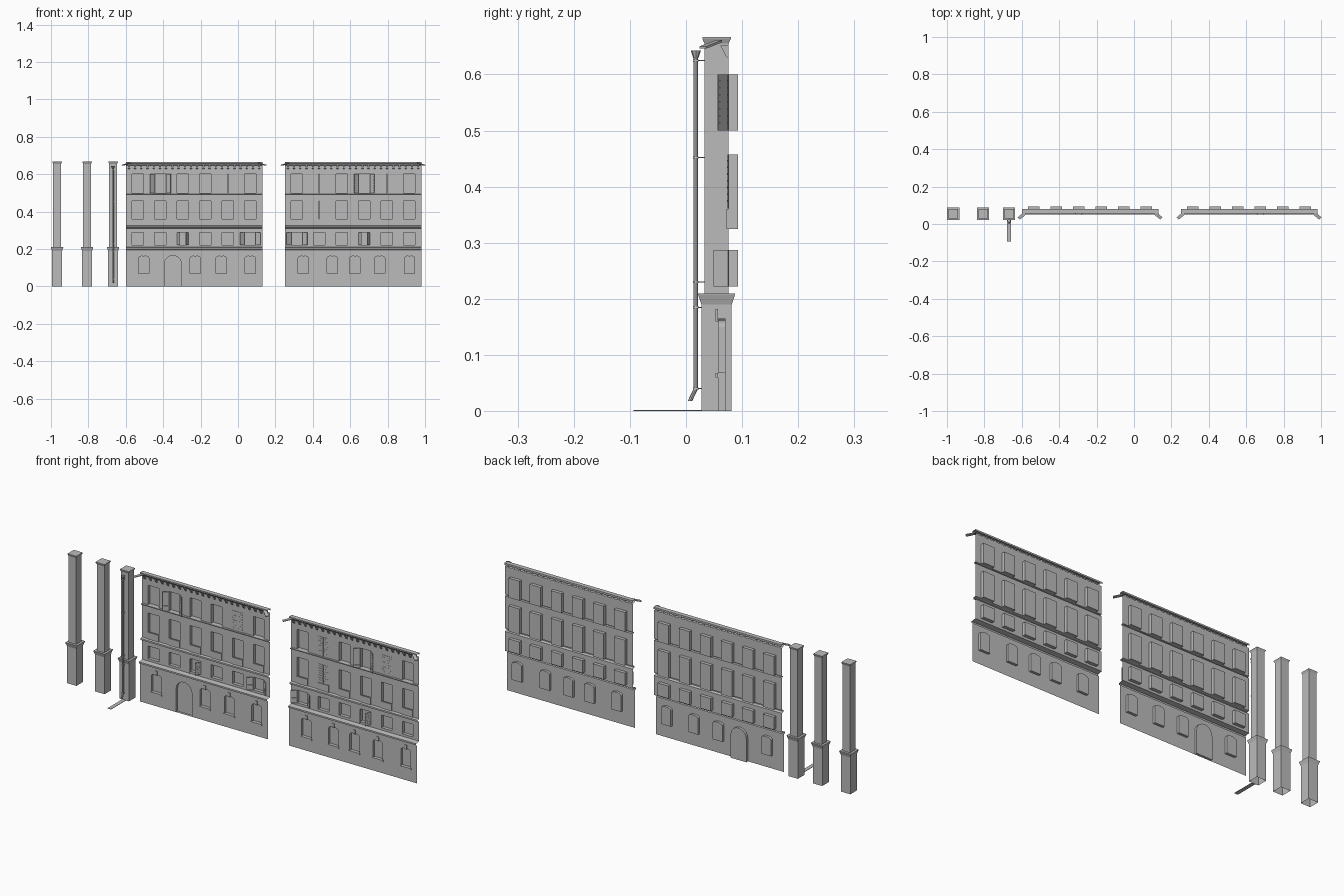
import bpy, bmesh, math
from mathutils import Vector

cube = bpy.data.objects.get("Cube")
if cube:
    bpy.data.objects.remove(cube)

grey = bpy.data.materials.new("plain grey")
grey.use_nodes = True
COLOUR = (0.5, 0.5, 0.5, 1)
grey.diffuse_color = COLOUR
grey.node_tree.nodes["Principled BSDF"].inputs["Base Color"].default_value = COLOUR

LOW, WALL, BACK = 0.057, 0.076, 0.093   # ground wall, upper wall, recess depth
LENGTH, PITCH, WIDTH = 0.73, 0.12, 0.062


def finish(name, bm):
    mesh = bpy.data.meshes.new(name)
    bm.to_mesh(mesh)
    bm.free()
    mesh.materials.append(grey)
    obj = bpy.data.objects.new(name, mesh)
    bpy.context.collection.objects.link(obj)
    return obj


def face(bm, points):
    return bm.faces.new([bm.verts.new(p) for p in points])


def prism(bm, base, offset):
    """Solid made by sweeping a flat outline along an offset."""
    low = [bm.verts.new(p) for p in base]
    high = [bm.verts.new(Vector(p) + Vector(offset)) for p in base]
    made = [bm.faces.new(low), bm.faces.new(high)]
    for i in range(len(low)):
        j = (i + 1) % len(low)
        made.append(bm.faces.new((low[i], low[j], high[j], high[i])))
    bmesh.ops.recalc_face_normals(bm, faces=made)


def box(bm, x0, x1, y0, y1, z0, z1):
    prism(bm, [(x0, y0, z0), (x1, y0, z0), (x1, y1, z0), (x0, y1, z0)], (0, 0, z1 - z0))


def opening_outline(cx, w, z0, z1, rise):
    """Outline from bottom left, over the arch, to bottom right."""
    pts = [(cx - w / 2, z0)]
    steps = 10 if rise else 1
    for i in range(steps + 1):
        t = math.pi * i / steps
        pts.append((cx - w / 2 * math.cos(t), z1 - rise + rise * math.sin(t)))
    return pts + [(cx + w / 2, z0)]


def wall_row(bm, x0, x1, y, back, z0, z1, openings):
    """One storey of wall sheet with recessed openings."""
    x = x0
    for cx, w, b, t, rise in openings:
        l, r = cx - w / 2, cx + w / 2
        face(bm, [(x, y, z0), (l, y, z0), (l, y, z1), (x, y, z1)])
        outline = opening_outline(cx, w, b, t, rise)
        if b > z0:
            face(bm, [(l, y, z0), (r, y, z0), (r, y, b), (l, y, b)])
        face(bm, [(px, y, pz) for px, pz in outline[1:-1]] + [(r, y, z1), (l, y, z1)])
        ring = outline + outline[:1]
        for (ax, az), (bx, bz) in zip(ring, ring[1:]):
            face(bm, [(ax, y, az), (ax, back, az), (bx, back, bz), (bx, y, bz)])
        face(bm, [(px, back, pz) for px, pz in reversed(outline)])
        x = r
    face(bm, [(x, y, z0), (x1, y, z0), (x1, y, z1), (x, y, z1)])


def band(bm, x0, x1, profile):
    """Hollow moulding swept along the facade."""
    for (ya, za), (yb, zb) in zip(profile, profile[1:]):
        face(bm, [(x0, ya, za), (x1, ya, za), (x1, yb, zb), (x0, yb, zb)])


def shutters(bm, cx, z0, z1, degrees):
    """Pair of louvred leaves, hinged at the window sides."""
    a = math.radians(degrees)
    leaf = WIDTH / 2 - 0.001
    for s in (-1, 1):
        hinge = Vector((cx + s * WIDTH / 2, WALL - 0.001, z0))
        along = Vector((-s * math.cos(a), -math.sin(a), 0))
        out = Vector((-s * math.sin(a), math.cos(a), 0)) * 0.002
        end = hinge + along * leaf
        prism(bm, [hinge, end, end + out, hinge + out], (0, 0, z1 - z0))
        # louvres
        n = 8
        for i in range(1, n):
            z = Vector((0, 0, (z1 - z0) * i / n))
            p, q = hinge + along * 0.004 + z, end - along * 0.004 + z
            prism(bm, [p - out * 0.4, q - out * 0.4, q + out * 1.4, p + out * 1.4], (0, 0, 0.003))


def facade(side, x0, ground, door, open_leaves):
    x1 = x0 + LENGTH
    columns = [x0 + 0.065 + PITCH * i for i in range(6)]

    # wall sheet with storeys
    bm = bmesh.new()
    low = [(c, 0.056, 0.068, 0.163, 0.012) for c in ground]
    if door is not None:
        low.append((door, 0.09, 0.0, 0.165, 0.045))
    wall_row(bm, x0, x1, LOW, 0.07, 0, 0.195, sorted(low))
    floors = {2: (0.222, 0.287), 3: (0.325, 0.457), 4: (0.5, 0.6)}
    spans = {2: (0.21, 0.31), 3: (0.325, 0.492), 4: (0.5, 0.645)}
    for k, (b, t) in floors.items():
        wall_row(bm, x0, x1, WALL, BACK, *spans[k], [(c, WIDTH, b, t, 0) for c in columns])
    # string courses and cornice
    band(bm, x0, x1, [(LOW, .195), (.051, .198), (.051, .206), (WALL, .21)])
    band(bm, x0, x1, [(WALL, .31), (.063, .314), (.063, .322), (WALL, .325)])
    band(bm, x0, x1, [(WALL, .492), (.068, .494), (.068, .499), (WALL, .5)])
    band(bm, x0, x1, [(WALL, .645), (.064, .65), (.057, .658), (.057, .664), (.08, .664), (.08, .655)])
    bmesh.ops.remove_doubles(bm, verts=bm.verts, dist=1e-5)
    finish(side + "_facade_wall", bm)

    # cornice brackets
    bm = bmesh.new()
    count = 22
    for i in range(count):
        x = x0 + LENGTH * (i + 0.5) / count - 0.005
        prism(bm, [(x, WALL, .628), (x, .071, .633), (x, .061, .652), (x, WALL, .652)], (0.01, 0, 0))
    finish(side + "_cornice_brackets", bm)

    # diagonal eave ends
    bm = bmesh.new()
    for x, s in ((x0, -1), (x1, 1)):
        a = Vector((x - s * 0.018, 0.058, 0.661))
        b = Vector((x + s * 0.016, 0.03, 0.65))
        wide = Vector((0.006, s * 0.006, 0))
        prism(bm, [a - wide, b - wide, b + wide, a + wide], (0, 0, -0.004))
    finish(side + "_eave_ends", bm)

    # sills and keystones of the ground windows
    bm = bmesh.new()
    for c in ground:
        box(bm, c - 0.032, c + 0.032, LOW - 0.004, LOW, 0.06, 0.068)
        box(bm, c - 0.006, c + 0.006, LOW - 0.004, LOW, 0.16, 0.182)
    finish(side + "_sills_and_keystones", bm)

    # parapet panels of the tall windows
    bm = bmesh.new()
    for c in columns:
        box(bm, c - WIDTH / 2, c + WIDTH / 2, 0.072, 0.08, 0.325, 0.36)
    finish(side + "_window_parapets", bm)

    bm = bmesh.new()
    for floor, column, degrees in open_leaves:
        b, t = floors[floor]
        shutters(bm, columns[column], max(b, 0.361) if floor == 3 else b, t, degrees)
    finish(side + "_shutters", bm)


facade("right", -0.6, (-0.505, -0.228, -0.09, 0.066), -0.348,
       [(4, 1, 145), (4, 4, 2), (2, 2, 60), (2, 5, 145)])
facade("left", 0.25, (0.35, 0.505, 0.625, 0.757, 0.917), None,
       [(4, 1, 2), (4, 3, 145), (4, 4, 2), (3, 1, 2), (2, 0, 145), (2, 3, 60)])

# pillars: square sections stacked as (half width, height)
PY = 0.0545
SECTION = [(.027, 0), (.027, .19), (.033, .208), (.033, .21), (.0215, .21),
           (.0215, .655), (.0255, .664), (.0255, .667)]
for name, px in (("outer_pillar", -0.967), ("middle_pillar", -0.807), ("inner_pillar", -0.668)):
    bm = bmesh.new()
    rings = [[bm.verts.new((px + sx * h, PY + sy * h, z))
              for sx, sy in ((-1, -1), (1, -1), (1, 1), (-1, 1))] for h, z in SECTION]
    for a, b in zip(rings, rings[1:]):
        for i in range(4):
            j = (i + 1) % 4
            bm.faces.new((a[i], a[j], b[j], b[i]))
    bm.faces.new(rings[-1])
    finish(name, bm)

# drainpipe with funnel head and kicked foot: (y, z, radius)
PX = -0.668
bm = bmesh.new()
rings = []
for y, z, r in ((.007, .018, .004), (.0175, .04, .004), (.0175, .628, .004),
                (.0175, .642, .009), (.0175, .643, .009)):
    rings.append([bm.verts.new((PX + r * math.cos(t), y + r * math.sin(t), z))
                  for t in (math.tau * i / 8 for i in range(8))])
for a, b in zip(rings, rings[1:]):
    for i in range(8):
        j = (i + 1) % 8
        bm.faces.new((a[i], a[j], b[j], b[i]))
bm.faces.new(rings[-1])
bm.faces.new(rings[0][::-1])
finish("drainpipe", bm)

# pipe clips
bm = bmesh.new()
for z in (.04, .185, .23, .452, .625):
    box(bm, PX - 0.006, PX + 0.006, 0.0125, 0.0225, z - 0.002, z + 0.002)
    box(bm, PX - 0.0015, PX + 0.0015, 0.02, 0.034, z - 0.001, z + 0.001)
finish("pipe_clips", bm)

# drain channel on the ground
bm = bmesh.new()
box(bm, PX - 0.01, PX + 0.01, -0.094, 0.028, 0, 0.002)
finish("drain_channel", bm)
